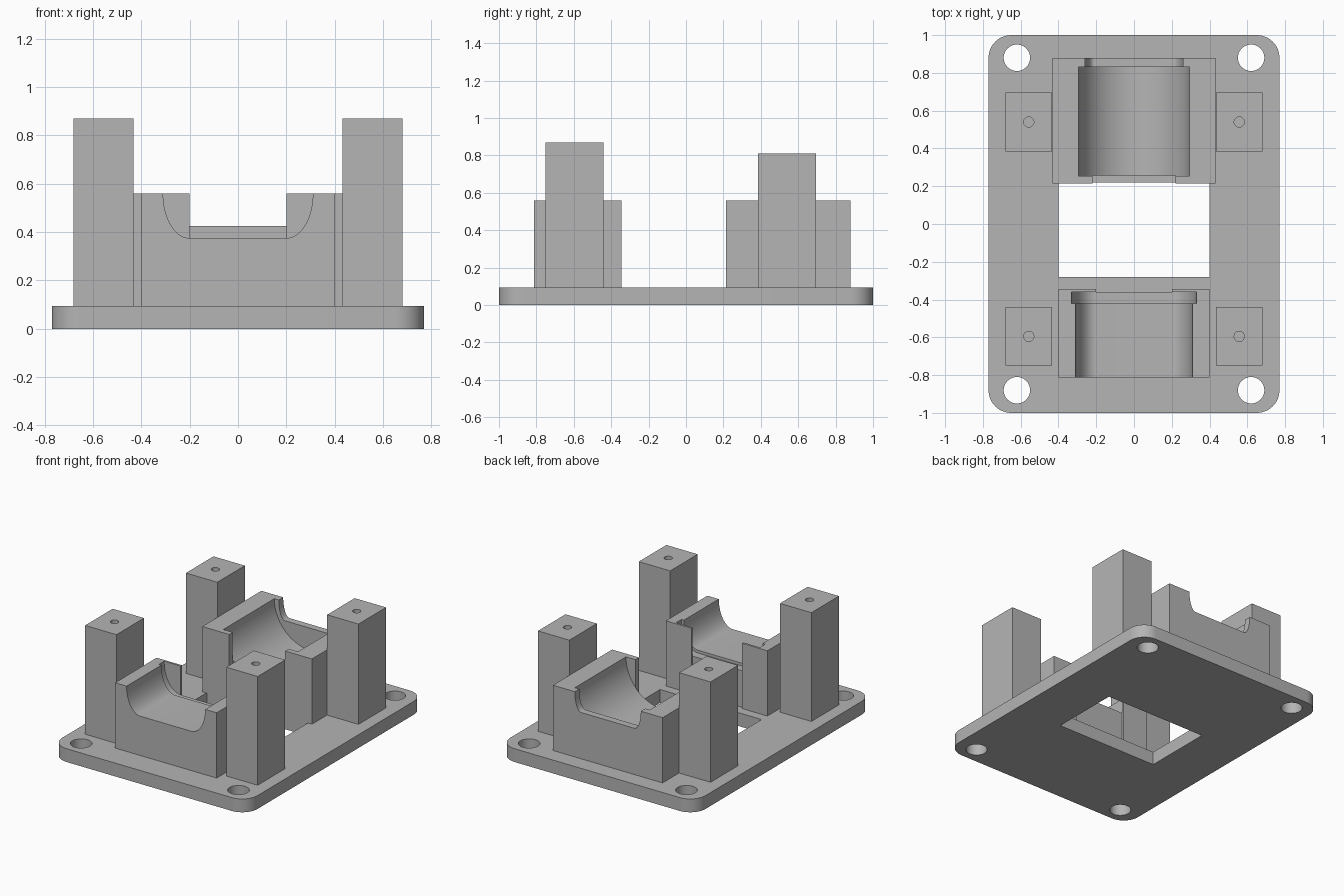
import bpy, bmesh, math
from mathutils import Vector

if "Cube" in bpy.data.objects:
    bpy.data.objects.remove(bpy.data.objects["Cube"])

grey = bpy.data.materials.new("plain_grey")
grey.use_nodes = True
grey.diffuse_color = (0.46, 0.46, 0.46, 1)
grey.node_tree.nodes["Principled BSDF"].inputs["Base Color"].default_value = grey.diffuse_color

BASE_TOP = 0.095
BLOCK_TOP = 0.56
ABOVE = 0.75          # cutters reach over the block tops


def prism(name, points, offset):
    """Closed solid made by sweeping a flat outline along an offset."""
    bm = bmesh.new()
    face = bm.faces.new([bm.verts.new(p) for p in points])
    swept = bmesh.ops.extrude_face_region(bm, geom=[face])["geom"]
    moved = [v for v in swept if isinstance(v, bmesh.types.BMVert)]
    bmesh.ops.translate(bm, verts=moved, vec=Vector(offset))
    bmesh.ops.recalc_face_normals(bm, faces=bm.faces)
    mesh = bpy.data.meshes.new(name)
    bm.to_mesh(mesh)
    bm.free()
    obj = bpy.data.objects.new(name, mesh)
    bpy.context.collection.objects.link(obj)
    obj.data.materials.append(grey)
    return obj


def box(name, x0, x1, y0, y1, z0, z1):
    outline = [(x0, y0, z0), (x1, y0, z0), (x1, y1, z0), (x0, y1, z0)]
    return prism(name, outline, (0, 0, z1 - z0))


def rod(x, y, radius, z0, z1):
    turn = [math.tau * i / 40 for i in range(40)]
    ring = [(x + radius * math.cos(a), y + radius * math.sin(a), z0) for a in turn]
    return prism("hole_cutter", ring, (0, 0, z1 - z0))


def trough(half_top, half_floor, floor_z, y0, y1, steps=20):
    """Open-topped channel cutter with elliptical sides and a flat floor."""
    side = []
    for i in range(steps + 1):
        a = math.pi / 2 * i / steps
        side.append((half_floor + (half_top - half_floor) * math.cos(a),
                     BLOCK_TOP - (BLOCK_TOP - floor_z) * math.sin(a)))
    side.insert(0, (half_top, ABOVE))
    left = [(-x, z) for x, z in reversed(side)]
    if half_floor == 0:
        left = left[1:]
    return prism("channel_cutter", [(x, y0, z) for x, z in side + left], (0, y1 - y0, 0))


def cut(obj, cutters):
    bpy.context.view_layer.objects.active = obj
    for cutter in cutters:
        cutter.hide_render = True
        mod = obj.modifiers.new("cut", 'BOOLEAN')
        mod.operation = 'DIFFERENCE'
        mod.solver = 'EXACT'
        mod.object = cutter
        bpy.ops.object.modifier_apply(modifier=mod.name)
        bpy.data.objects.remove(cutter)


def smooth(obj):
    bpy.ops.object.select_all(action='DESELECT')
    obj.select_set(True)
    bpy.context.view_layer.objects.active = obj
    bpy.ops.object.shade_smooth_by_angle(angle=math.radians(25))


# Base plate: rounded corners, four bolt holes and a central window
W, L, R = 0.77, 1.0, 0.12
outline = []
for k, (sx, sy) in enumerate([(1, 1), (-1, 1), (-1, -1), (1, -1)]):
    for i in range(13):
        a = math.pi / 2 * (k + i / 12)
        outline.append((sx * (W - R) + R * math.cos(a), sy * (L - R) + R * math.sin(a), 0))
base = prism("base_plate", outline, (0, 0, BASE_TOP))
cutters = [rod(sx * 0.62, sy * 0.88, 0.07, -0.1, 0.2) for sx in (-1, 1) for sy in (-1, 1)]
cutters.append(box("window_cutter", -0.4, 0.4, -0.28, 0.22, -0.1, 0.2))
cut(base, cutters)
smooth(base)

# Posts with a screw hole in the top
for end, y0, y1, top in (("front", -0.75, -0.44, 0.87), ("rear", 0.385, 0.695, 0.81)):
    for side, s in (("left", 1), ("right", -1)):
        x0, x1 = sorted((s * 0.433, s * 0.68))
        post = box(f"{end}_{side}_post", x0, x1, y0, y1, BASE_TOP, top)
        cut(post, [rod(s * 0.557, (y0 + y1) / 2, 0.027, top - 0.2, top + 0.1)])
        smooth(post)

# Front cradle: flat-floored channel, collar groove, slotted inner wall
front = box("front_cradle", -0.4, 0.4, -0.812, -0.345, BASE_TOP, BLOCK_TOP)
cut(front, [
    trough(0.31, 0.2, 0.375, -0.9, -0.40),
    trough(0.33, 0.2, 0.355, -0.42, -0.36),
    box("slot_cutter", -0.2, 0.2, -0.361, -0.3, 0, ABOVE),
])
smooth(front)

# Rear cradle: half-round channel, slotted inner wall, shallow rear opening
rear = box("rear_cradle", -0.432, 0.432, 0.215, 0.88, BASE_TOP, BLOCK_TOP)
cut(rear, [
    trough(0.295, 0, 0.265, 0.255, 0.83),
    trough(0.26, 0.21, 0.425, 0.8, 0.95),
    box("slot_cutter", -0.22, 0.22, 0.15, 0.256, 0, ABOVE),
])
smooth(rear)
